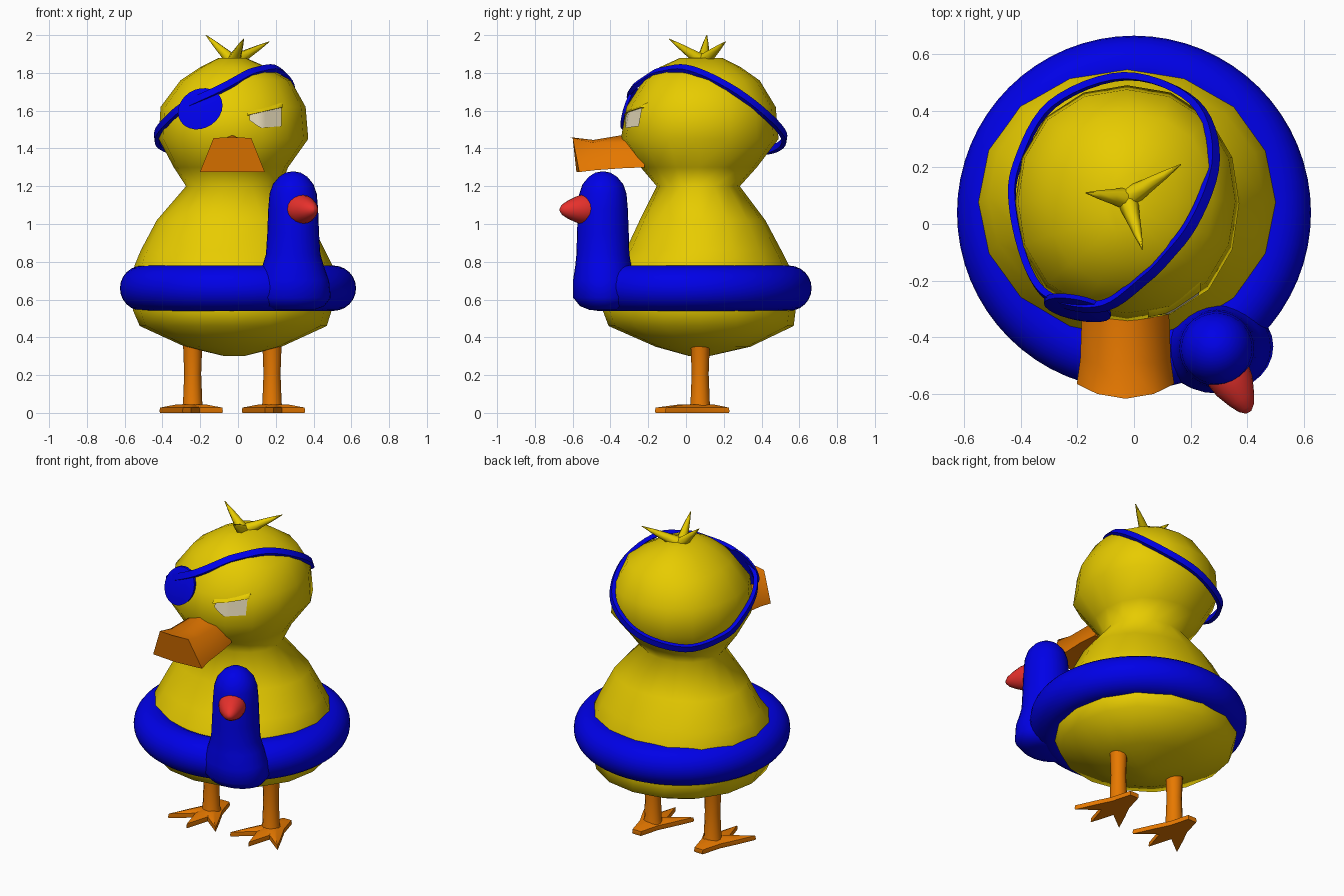
import bpy, math
from mathutils import Vector
from mathutils.bvhtree import BVHTree

if "Cube" in bpy.data.objects:
    bpy.data.objects.remove(bpy.data.objects["Cube"])


def material(name, r, g, b):
    m = bpy.data.materials.new(name)
    m.diffuse_color = (r, g, b, 1)
    m.use_nodes = True
    m.node_tree.nodes["Principled BSDF"].inputs["Base Color"].default_value = m.diffuse_color
    return m


YELLOW = material("yellow", 0.80, 0.60, 0.0)
BLUE = material("blue", 0.0, 0.0, 0.8)
ORANGE = material("orange", 0.80, 0.19, 0.0)
RED = material("red", 0.8, 0.03, 0.025)
CREAM = material("cream", 0.8, 0.71, 0.49)


def make(name, verts, faces, mat, angle=None):
    me = bpy.data.meshes.new(name)
    me.from_pydata([tuple(v) for v in verts], [], faces)
    me.materials.append(mat)
    ob = bpy.data.objects.new(name, me)
    bpy.context.collection.objects.link(ob)
    bpy.ops.object.select_all(action='DESELECT')
    ob.select_set(True)
    bpy.context.view_layer.objects.active = ob
    bpy.ops.object.mode_set(mode='EDIT')
    bpy.ops.mesh.select_all(action='SELECT')
    bpy.ops.mesh.normals_make_consistent(inside=False)
    bpy.ops.object.mode_set(mode='OBJECT')
    if angle:
        bpy.ops.object.shade_smooth_by_angle(angle=math.radians(angle))
    return ob


def loft(name, rings, mat, angle=None, loop=False):
    """Skin equal-length closed rings; cap the ends unless looped."""
    n, k = len(rings[0]), len(rings)
    verts = [v for r in rings for v in r]
    faces = []
    for i in range(k if loop else k - 1):
        a, b = i * n, ((i + 1) % k) * n
        faces += [(a + j, a + (j + 1) % n, b + (j + 1) % n, b + j) for j in range(n)]
    if not loop:
        faces += [tuple(range(n))[::-1], tuple(range((k - 1) * n, k * n))]
    return make(name, verts, faces, mat, angle), verts, faces


def ellipse(cx, cy, z, rx, ry, n, square=0.0):
    """Oval ring; square pushes the diagonals outward."""
    ring = []
    for i in range(n):
        a = 2 * math.pi * i / n
        s = 1 + square * math.sin(2 * a) ** 2
        ring.append(Vector((cx + rx * s * math.cos(a), cy + ry * s * math.sin(a), z)))
    return ring


def spike(name, base, tip, profile, mat, n, angle=60):
    """Round section along a line; profile is (fraction, radius)."""
    base, tip = Vector(base), Vector(tip)
    q = (tip - base).to_track_quat('Z', 'Y')
    rings = [[base.lerp(tip, t) + q @ v for v in ellipse(0, 0, 0, r, r, n)] for t, r in profile]
    return loft(name, rings, mat, angle)


# Body and head: z, x min, x max, y min, y max
sections = [
    (0.30, -0.07, 0.03, 0.02, 0.12), (0.35, -0.28, 0.23, -0.16, 0.34),
    (0.46, -0.52, 0.47, -0.41, 0.57), (0.54, -0.555, 0.495, -0.44, 0.58),
    (0.66, -0.565, 0.51, -0.43, 0.58), (0.78, -0.548, 0.50, -0.39, 0.545),
    (0.86, -0.515, 0.46, -0.32, 0.505), (1.02, -0.43, 0.38, -0.245, 0.42),
    (1.20, -0.275, 0.225, -0.155, 0.285), (1.30, -0.34, 0.265, -0.24, 0.375),
    (1.45, -0.42, 0.372, -0.345, 0.49), (1.62, -0.41, 0.358, -0.315, 0.475),
    (1.76, -0.305, 0.28, -0.225, 0.39), (1.83, -0.20, 0.155, -0.14, 0.29),
    (1.88, -0.10, 0.04, -0.03, 0.19)]
rings = [ellipse((a + b) / 2, (c + d) / 2, z, (b - a) / 2, (d - c) / 2, 16,
                 0.03 if z > 1.25 else 0.015) for z, a, b, c, d in sections]
_, bv, bf = loft("body", rings, YELLOW, 80)
tree = BVHTree.FromPolygons(bv, bf)


def on_face(x, z, off):
    """Point on the front of the head, lifted by off."""
    hit = tree.ray_cast(Vector((x, -2, z)), Vector((0, 1, 0)))[0]
    return Vector((x, (hit.y if hit else -0.1) - off, z))


# Hair tuft
for i, tip in enumerate([(-0.17, 0.11, 2.0), (0.03, -0.09, 1.98), (0.165, 0.21, 1.965)]):
    spike(f"tuft_{i}", (-0.025, 0.09, 1.86), tip,
          [(0, 0.04), (0.35, 0.027), (0.7, 0.015), (1, 0.002)], YELLOW, 6)

# Duck bill
bill = []
for yt, yc, yb, zt, zc, zb, wt, wb in [
        (-0.22, -0.22, -0.22, 1.43, 1.48, 1.30, 0.09, 0.14),
        (-0.34, -0.34, -0.34, 1.43, 1.47, 1.295, 0.10, 0.155),
        (-0.49, -0.49, -0.48, 1.43, 1.445, 1.285, 0.10, 0.16),
        (-0.60, -0.617, -0.565, 1.455, 1.46, 1.275, 0.10, 0.172)]:
    c = -0.03
    bill.append([Vector(p) for p in [
        (c - wb, yb, zb), (c - wt, yt, zt), (c, yc, zc), (c + wt, yt, zt),
        (c + wb, yb, zb), (c, yb - 0.015, zb)]])
loft("bill", bill, ORANGE, 65)

# Eye plate with a heavy lid
N, M = 8, 4
eye, faces = [], []
for i in range(N + 1):
    t = i / N
    x = 0.06 + 0.17 * t
    top = 1.58 + 0.04 * t
    bot = 1.55 - 0.042 * min(1, t / 0.35) + 0.015 * max(0, t - 0.35)
    eye += [on_face(x, bot + (top - bot) * j / M, 0.009) for j in range(M + 1)]
for i in range(N):
    for j in range(M):
        a = i * (M + 1) + j
        faces.append((a, a + M + 1, a + M + 2, a + 1))
make("eye", eye, faces, CREAM, 60)
lid = []
for i in range(7):
    t = i / 6
    x, z = 0.05 + 0.185 * t, 1.58 + 0.042 * t
    p = on_face(x, z, 0)
    lid.append([p + Vector(d) for d in
                [(0, 0.02, -0.008), (0, -0.02, -0.004), (0, -0.017, 0.003), (0, 0.03, 0.03)]])
loft("eyelid", lid, YELLOW, 70)

# Eye patch: slightly domed plate standing off the face
patch = []
for r, off in [(0.05, -0.005), (1.0, -0.01), (1.0, 0.006), (0.7, 0.014), (0.35, 0.018), (0.05, 0.02)]:
    ring = []
    for i in range(24):
        a = 2 * math.pi * i / 24
        u, v = 0.118 * r * math.cos(a), 0.108 * r * math.sin(a)
        v += 0.15 * u
        ring.append(Vector((-0.2 + u, -0.298 - 0.24 * u + 0.34 * v - off, 1.61 + v)))
    patch.append(ring)
loft("eye_patch", patch, BLUE, 50)

# Strap: guide points, pushed out to the head where they lie inside it
centre = Vector((-0.025, 0.075, 1.52))
guide = [(0.2, 0, 1.82), (0.28, 0.23, 1.72), (0.21, 0.43, 1.57), (-0.03, 0.52, 1.45),
         (-0.29, 0.42, 1.39), (-0.41, 0.21, 1.42), (-0.425, 0.05, 1.48), (-0.37, -0.16, 1.55),
         (-0.28, -0.265, 1.625), (-0.1, -0.285, 1.71), (0.06, -0.16, 1.79)]
guide = [Vector(g) for g in guide]
path, G, S = [], len(guide), 6
for i in range(G):
    p0, p1, p2, p3 = (guide[(i + k - 1) % G] for k in range(4))
    for s in range(S):
        t = s / S
        p = 0.5 * (2 * p1 + (p2 - p0) * t + (2 * p0 - 5 * p1 + 4 * p2 - p3) * t * t
                   + (3 * p1 - p0 - 3 * p2 + p3) * t ** 3)
        d = (p - centre).normalized()
        hit = tree.ray_cast(centre, d)[0]
        path.append((max(hit, p, key=lambda q: (q - centre).length), d))
band = []
for i, (p, d) in enumerate(path):
    tan = (path[(i + 1) % len(path)][0] - path[i - 1][0]).normalized()
    side = d.cross(tan).normalized() * 0.02
    band.append([p + side - d * 0.01, p + side + d * 0.014,
                 p - side + d * 0.014, p - side - d * 0.01])
loft("patch_strap", band, BLUE, 40, loop=True)

# Swim ring
bpy.ops.mesh.primitive_torus_add(location=(0, 0.04, 0.66), major_radius=0.505, minor_radius=0.12,
                                 major_segments=64, minor_segments=24)
ring = bpy.context.object
ring.name = "swim_ring"
ring.data.materials.append(BLUE)
bpy.ops.object.shade_smooth_by_angle(angle=math.radians(60))

# Swim ring neck (flared sideways into the ring) and its beak: z, x radius, y radius
neck = [(0.545, 0.11, 0.08), (0.565, 0.165, 0.13), (0.61, 0.20, 0.165), (0.70, 0.19, 0.163),
        (0.78, 0.162, 0.148), (0.84, 0.144, 0.14), (0.95, 0.137, 0.137), (1.08, 0.132, 0.132),
        (1.16, 0.125, 0.125), (1.21, 0.108, 0.108), (1.25, 0.075, 0.075), (1.272, 0.04, 0.04),
        (1.278, 0.008, 0.008)]
loft("ring_neck", [ellipse(0.292, -0.43 - 0.01 * min(1, (z - 0.54) / 0.3), z, rx, ry, 28)
                   for z, rx, ry in neck], BLUE, 70)
spike("ring_beak", (0.305, -0.48, 1.078), (0.405, -0.665, 1.075),
      [(0, 0.082), (0.3, 0.08), (0.5, 0.072), (0.75, 0.05), (0.92, 0.03), (1, 0.01)], RED, 20)

# Legs and three-toed feet, mirrored about the body's middle
half = [(0, -0.24), (0.03, -0.14), (0.045, -0.09), (0.168, -0.185),
        (0.11, -0.06), (0.065, 0.03), (0.03, 0.155)]
outline = half + [(-x, y) for x, y in half[:0:-1]]
for side, name in ((-1, "left"), (1, "right")):
    cx, cy = -0.03 + 0.21 * side, 0.075
    spike(f"{name}_leg", (cx, cy, 0.015), (cx, cy, 0.40),
          [(0, 0.06), (0.1, 0.051), (0.5, 0.045), (0.85, 0.05), (1, 0.06)], ORANGE, 12)
    foot = [[Vector((cx + x * s + 0.008 * side, cy + y * s, z)) for x, y in outline]
            for s, z in ((0.98, 0.0), (1, 0.008), (0.98, 0.028), (0.45, 0.045))]
    loft(f"{name}_foot", foot, ORANGE, 50)
